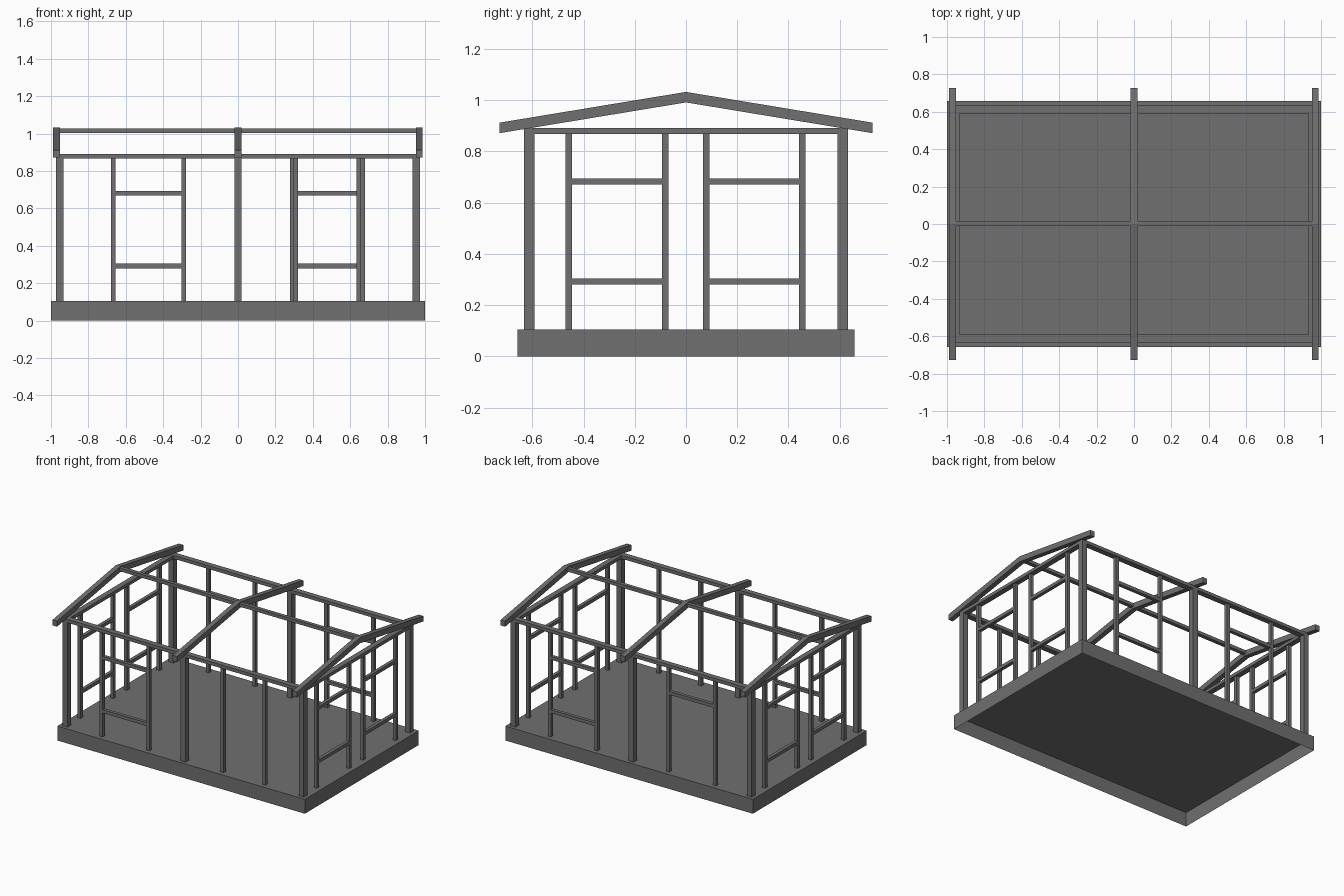
import bpy, bmesh

if "Cube" in bpy.data.objects:
    bpy.data.objects.remove(bpy.data.objects["Cube"])

Z0, Z1 = 0.105, 0.868         # floor top, underside of the wall plates
WX, WY = 0.954, 0.612         # wall centre lines
T = 0.0245                    # stud thickness
SILL, HEAD = 0.292, 0.682     # window rail heights

dark = bpy.data.materials.new("dark_grey")
dark.diffuse_color = (0.16, 0.16, 0.16, 1)
dark.use_nodes = True
dark.node_tree.nodes["Principled BSDF"].inputs["Base Color"].default_value = dark.diffuse_color


def mesh_object(name, bm):
    me = bpy.data.meshes.new(name)
    bm.to_mesh(me)
    bm.free()
    me.materials.append(dark)
    ob = bpy.data.objects.new(name, me)
    bpy.context.collection.objects.link(ob)
    return ob


def box(name, x, y, z, open_bottom=False):
    """Box from (min, max) ranges on each axis."""
    bm = bmesh.new()
    bmesh.ops.create_cube(bm, size=1)
    for v in bm.verts:
        v.co = [r[0] if c < 0 else r[1] for c, r in zip(v.co, (x, y, z))]
    if open_bottom:
        bottom = [f for f in bm.faces if all(v.co.z == z[0] for v in f.verts)]
        bmesh.ops.delete(bm, geom=bottom, context='FACES_ONLY')
    return mesh_object(name, bm)


def span(c, w):
    return (c - w / 2, c + w / 2)


def framed_opening(name, axis, wall, a, b, rails):
    """Two studs at a and b along a wall, with rails between them."""
    def part(label, along, z):
        across = span(wall, T)
        x, y = (along, across) if axis == 'x' else (across, along)
        box(f"{name}_{label}", x, y, z)
    for c in (a, b):
        part("stud", span(c, T), (Z0, Z1))
    for h in rails:
        part("rail", (a + T / 2, b - T / 2), span(h, T))


# Floor with a skirt, open underneath
box("floor_base", (-1, 1), (-0.657, 0.657), (0, Z0), open_bottom=True)

# Main posts
for x in (-WX, 0, WX):
    for y in (-WY, WY):
        box("post", span(x, 0.04), span(y, 0.041), (Z0, Z1))

# Wall plates
for s in (-1, 1):
    box("long_plate", (-WX - 0.02, WX + 0.02), span(s * WY, 0.041), (Z1, 0.892))
    box("end_plate", span(s * WX, 0.04), (-WY + 0.02, WY - 0.02), (Z1, 0.892))

# Front and back wall openings
framed_opening("front_window", 'x', -WY, -0.668, -0.29, (SILL, HEAD))
framed_opening("front_door", 'x', -WY, 0.309, 0.646, ())
framed_opening("back_window", 'x', WY, 0.289, 0.667, (SILL, HEAD))
framed_opening("back_door", 'x', WY, -0.668, -0.29, (HEAD,))

# End wall windows
for x in (-WX, WX):
    framed_opening("end_window", 'y', x, -0.458, -0.081, (SILL, HEAD))
    framed_opening("end_window", 'y', x, 0.079, 0.454, (SILL, HEAD))

# Ridge beam
box("ridge_beam", (-0.955, 0.955), span(0.003, 0.027), (1.003, 1.027))

# Gable rafters, extruded from a chevron profile
PROFILE = [(-0.728, 0.871), (0, 0.991), (0.728, 0.871),
           (0.728, 0.912), (0, 1.032), (-0.728, 0.912)]
for cx in (-0.97, 0, 0.969):
    bm = bmesh.new()
    face = bm.faces.new([bm.verts.new((cx - 0.018, y, z)) for y, z in PROFILE])
    ext = bmesh.ops.extrude_face_region(bm, geom=[face], use_keep_orig=True)
    moved = [g for g in ext["geom"] if isinstance(g, bmesh.types.BMVert)]
    bmesh.ops.translate(bm, verts=moved, vec=(0.036, 0, 0))
    bmesh.ops.recalc_face_normals(bm, faces=bm.faces)
    mesh_object("rafter", bm)
